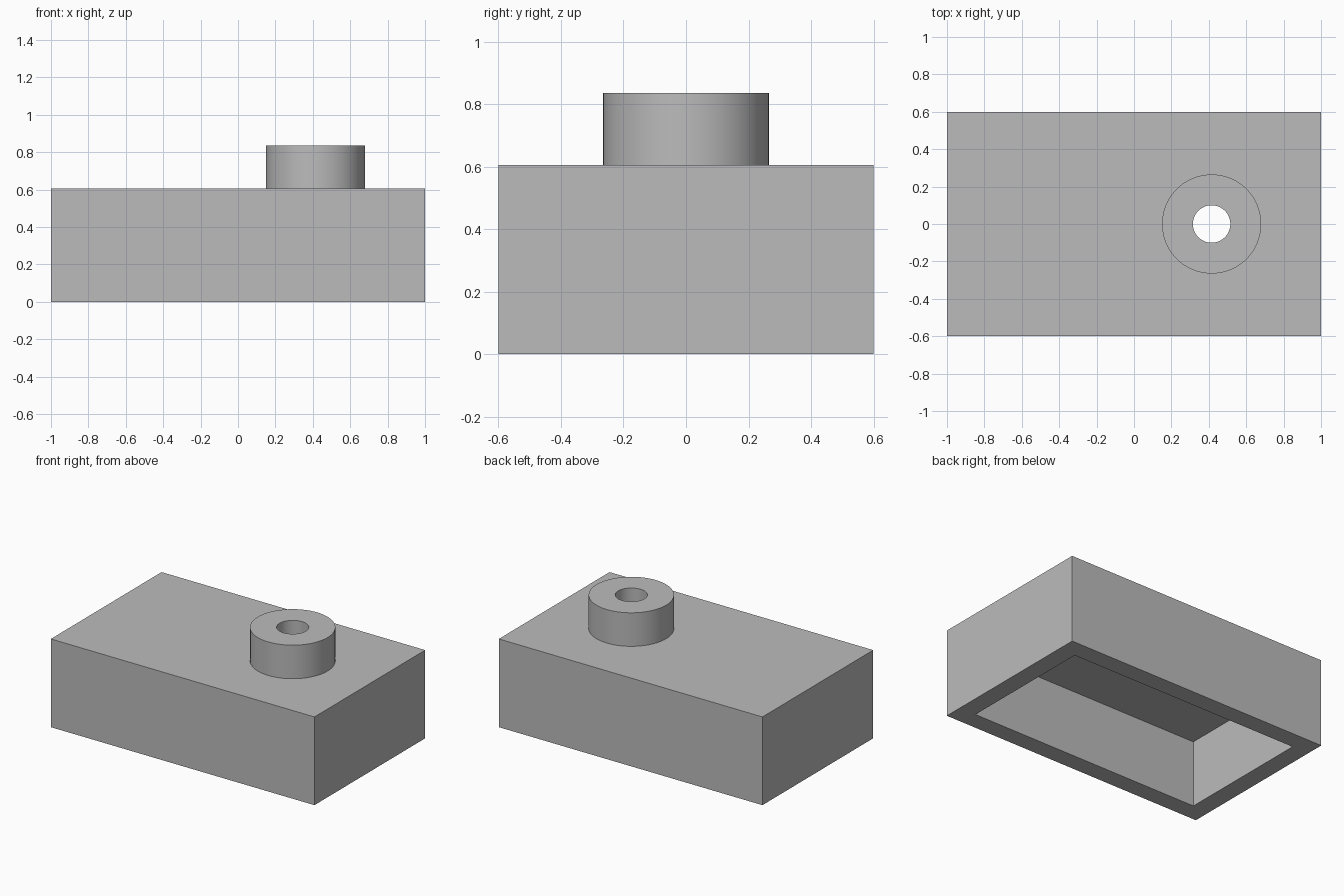
import bpy
import math

cube = bpy.data.objects.get("Cube")
if cube:
    bpy.data.objects.remove(cube, do_unlink=True)

LENGTH, WIDTH, HEIGHT = 2.0, 1.2, 0.605
WALL, ROOF = 0.125, 0.15
BOSS_X, BOSS_R, BOSS_TOP, HOLE_R = 0.415, 0.265, 0.835, 0.1

grey = bpy.data.materials.new("plain grey")
grey.use_nodes = True
colour = (0.5, 0.5, 0.5, 1)
grey.diffuse_color = colour
grey.node_tree.nodes["Principled BSDF"].inputs["Base Color"].default_value = colour


def box(name, size_x, size_y, bottom, top):
    bpy.ops.mesh.primitive_cube_add(size=1, location=(0, 0, (bottom + top) / 2))
    obj = bpy.context.object
    obj.name = name
    obj.scale = (size_x, size_y, top - bottom)
    bpy.ops.object.transform_apply(location=True, rotation=True, scale=True)
    obj.data.materials.append(grey)
    return obj


def cylinder(name, radius, bottom, top):
    bpy.ops.mesh.primitive_cylinder_add(
        vertices=96, radius=radius, depth=top - bottom,
        location=(BOSS_X, 0, (bottom + top) / 2))
    obj = bpy.context.object
    obj.name = name
    bpy.ops.object.transform_apply(location=True, rotation=True, scale=True)
    obj.data.materials.append(grey)
    return obj


def combine(target, tool, operation):
    tool.hide_render = True
    mod = target.modifiers.new(tool.name, "BOOLEAN")
    mod.object = tool
    mod.operation = operation
    mod.solver = "EXACT"
    bpy.context.view_layer.objects.active = target
    bpy.ops.object.modifier_apply(modifier=mod.name)
    bpy.data.objects.remove(tool, do_unlink=True)


# Hollow block, open underneath
housing = box("housing", LENGTH, WIDTH, 0, HEIGHT)
cavity = box("cavity_cutter", LENGTH - 2 * WALL, WIDTH - 2 * WALL, -0.2, HEIGHT - ROOF)
combine(housing, cavity, "DIFFERENCE")

# Round boss on the roof, rooted inside it
combine(housing, cylinder("boss", BOSS_R, HEIGHT - ROOF / 2, BOSS_TOP), "UNION")

# Hole through the boss and roof
combine(housing, cylinder("hole_cutter", HOLE_R, 0.2, BOSS_TOP + 0.2), "DIFFERENCE")

# Smooth round walls, sharp edges
bpy.ops.object.select_all(action="DESELECT")
housing.select_set(True)
bpy.context.view_layer.objects.active = housing
bpy.ops.object.shade_smooth_by_angle(angle=math.radians(30))
